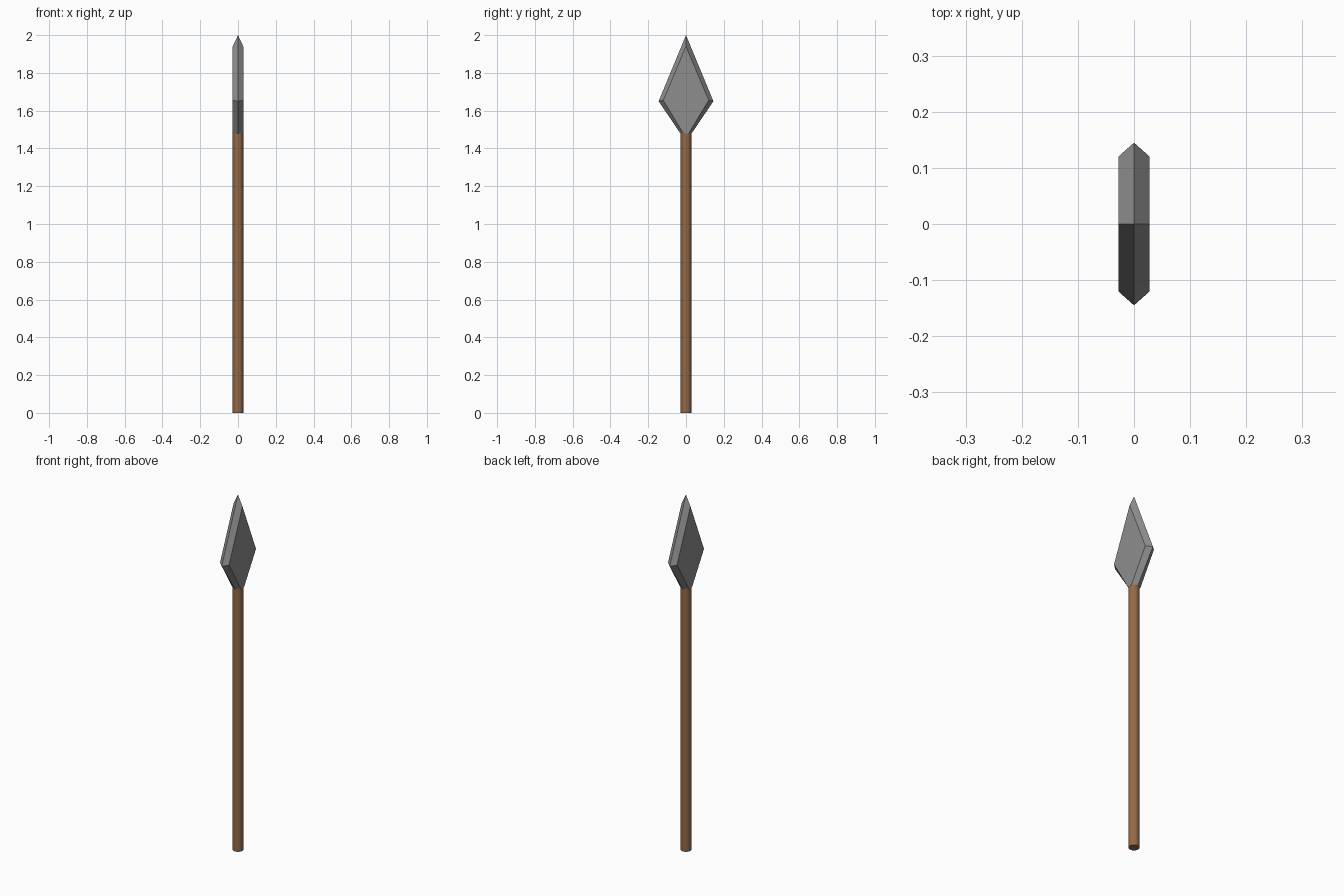
import bpy, bmesh

if "Cube" in bpy.data.objects:
    bpy.data.objects.remove(bpy.data.objects["Cube"])


def paint(obj, name, color):
    mat = bpy.data.materials.new(name)
    mat.diffuse_color = color
    mat.use_nodes = True
    mat.node_tree.nodes["Principled BSDF"].inputs["Base Color"].default_value = mat.diffuse_color
    obj.data.materials.append(mat)


# Wooden shaft
bpy.ops.mesh.primitive_cylinder_add(vertices=16, radius=0.028, depth=1.49, location=(0, 0, 0.745))
shaft = bpy.context.object
shaft.name = "shaft"
bpy.ops.object.shade_smooth_by_angle()
paint(shaft, "wood", (0.30, 0.14, 0.06, 1))

# Spear head: kite outline with a sharp edge and raised flat faces on both sides
edge = [(0, 2.0), (0.145, 1.65), (0.03, 1.48), (-0.03, 1.48), (-0.145, 1.65)]
flat = [(0, 1.94), (0.12, 1.655), (0.014, 1.48), (-0.014, 1.48), (-0.12, 1.655)]
bm = bmesh.new()
rim = [bm.verts.new((0, y, z)) for y, z in edge]
for x in (-0.028, 0.028):
    face = [bm.verts.new((x, y, z)) for y, z in flat]
    bm.faces.new(face)
    for i in range(5):
        j = (i + 1) % 5
        bm.faces.new((rim[i], rim[j], face[j], face[i]))
bmesh.ops.recalc_face_normals(bm, faces=bm.faces)
mesh = bpy.data.meshes.new("spear_head")
bm.to_mesh(mesh)
bm.free()
head = bpy.data.objects.new("spear_head", mesh)
bpy.context.collection.objects.link(head)
paint(head, "metal", (0.27, 0.27, 0.27, 1))
